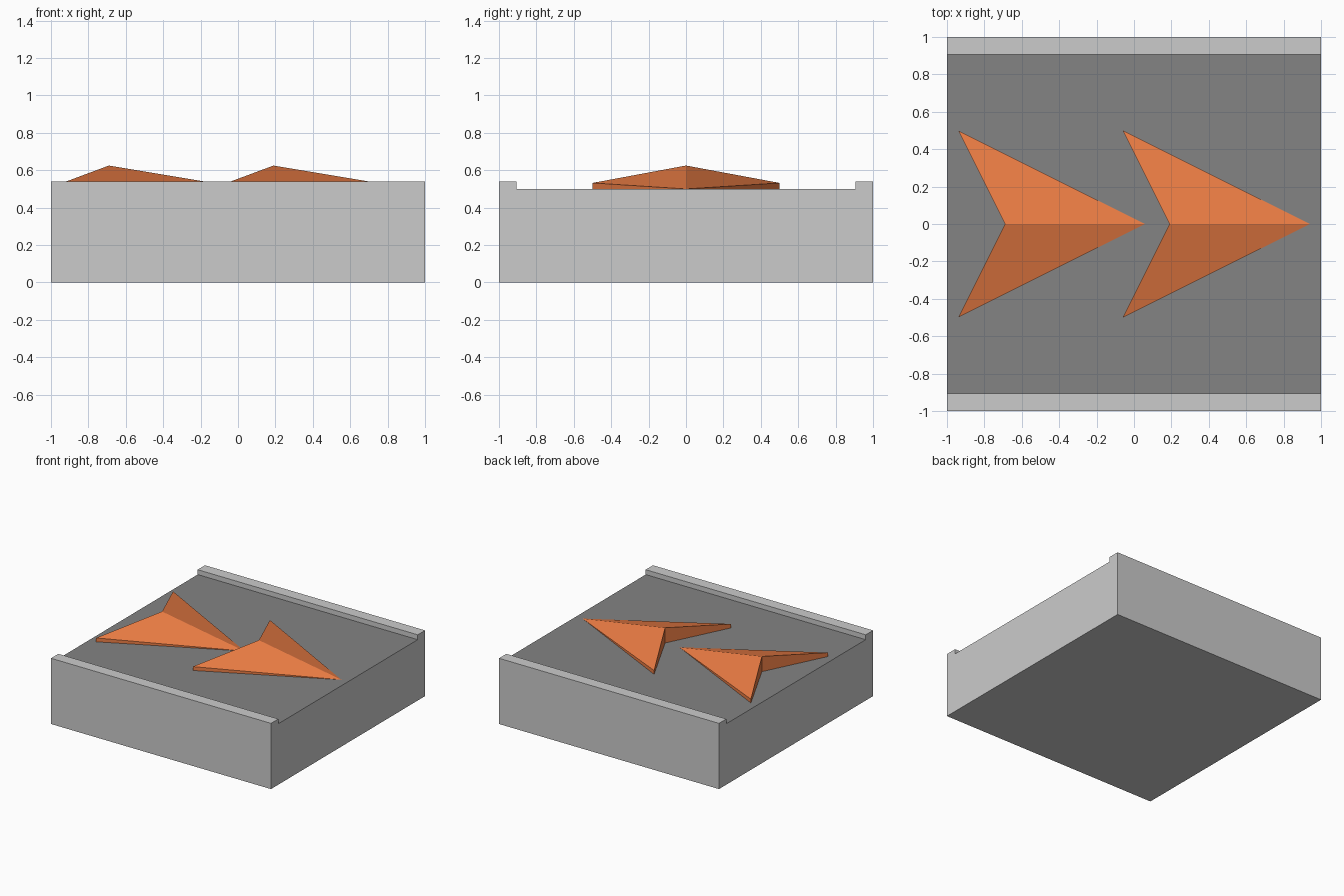
import bpy
import bmesh

if "Cube" in bpy.data.objects:
    bpy.data.objects.remove(bpy.data.objects["Cube"])


def material(name, rgb):
    mat = bpy.data.materials.new(name)
    mat.diffuse_color = (*rgb, 1)
    mat.use_nodes = True
    mat.node_tree.nodes["Principled BSDF"].inputs["Base Color"].default_value = mat.diffuse_color
    return mat


def make_object(name, bm, mats):
    bmesh.ops.recalc_face_normals(bm, faces=bm.faces)
    mesh = bpy.data.meshes.new(name)
    bm.to_mesh(mesh)
    bm.free()
    for m in mats:
        mesh.materials.append(m)
    obj = bpy.data.objects.new(name, mesh)
    bpy.context.collection.objects.link(obj)
    return obj


grey = material("grey", (0.8, 0.8, 0.8))
dark = material("dark_floor", (0.23, 0.23, 0.23))
orange = material("orange", (0.86, 0.21, 0.06))

# Tile base: channel profile (y, z) extruded along x
FLOOR, RIM = 0.5, 0.54
profile = [(-1, 0), (1, 0), (1, RIM), (0.905, RIM), (0.905, FLOOR),
           (-0.905, FLOOR), (-0.905, RIM), (-1, RIM)]
bm = bmesh.new()
end = bm.faces.new([bm.verts.new((-1, y, z)) for y, z in profile])
ext = bmesh.ops.extrude_face_region(bm, geom=[end], use_keep_orig=True)
bmesh.ops.translate(bm, vec=(2, 0, 0),
                    verts=[g for g in ext["geom"] if isinstance(g, bmesh.types.BMVert)])
# Dark floor between the rims
for f in bm.faces:
    if all(abs(v.co.z - FLOOR) < 1e-4 for v in f.verts):
        f.material_index = 1
make_object("tile_base", bm, [grey, dark])


# Arrow: swept-back wedge rising to a ridge peak above the rear notch
def arrow(name, tail_x):
    bm = bmesh.new()
    nose = bm.verts.new((tail_x + 1, 0, FLOOR))
    peak = bm.verts.new((tail_x + 0.25, 0, 0.625))
    notch = bm.verts.new((tail_x + 0.25, 0, FLOOR))
    for side in (-1, 1):
        low = bm.verts.new((tail_x, side * 0.5, FLOOR))
        high = bm.verts.new((tail_x, side * 0.5, 0.532))
        bm.faces.new((nose, peak, high))        # sloped top
        bm.faces.new((nose, high, low))         # outer side
        bm.faces.new((high, peak, notch, low))  # rear face
        bm.faces.new((nose, low, notch))        # underside
    return make_object(name, bm, [orange])


arrow("rear_arrow", -0.94)
arrow("front_arrow", -0.06)
